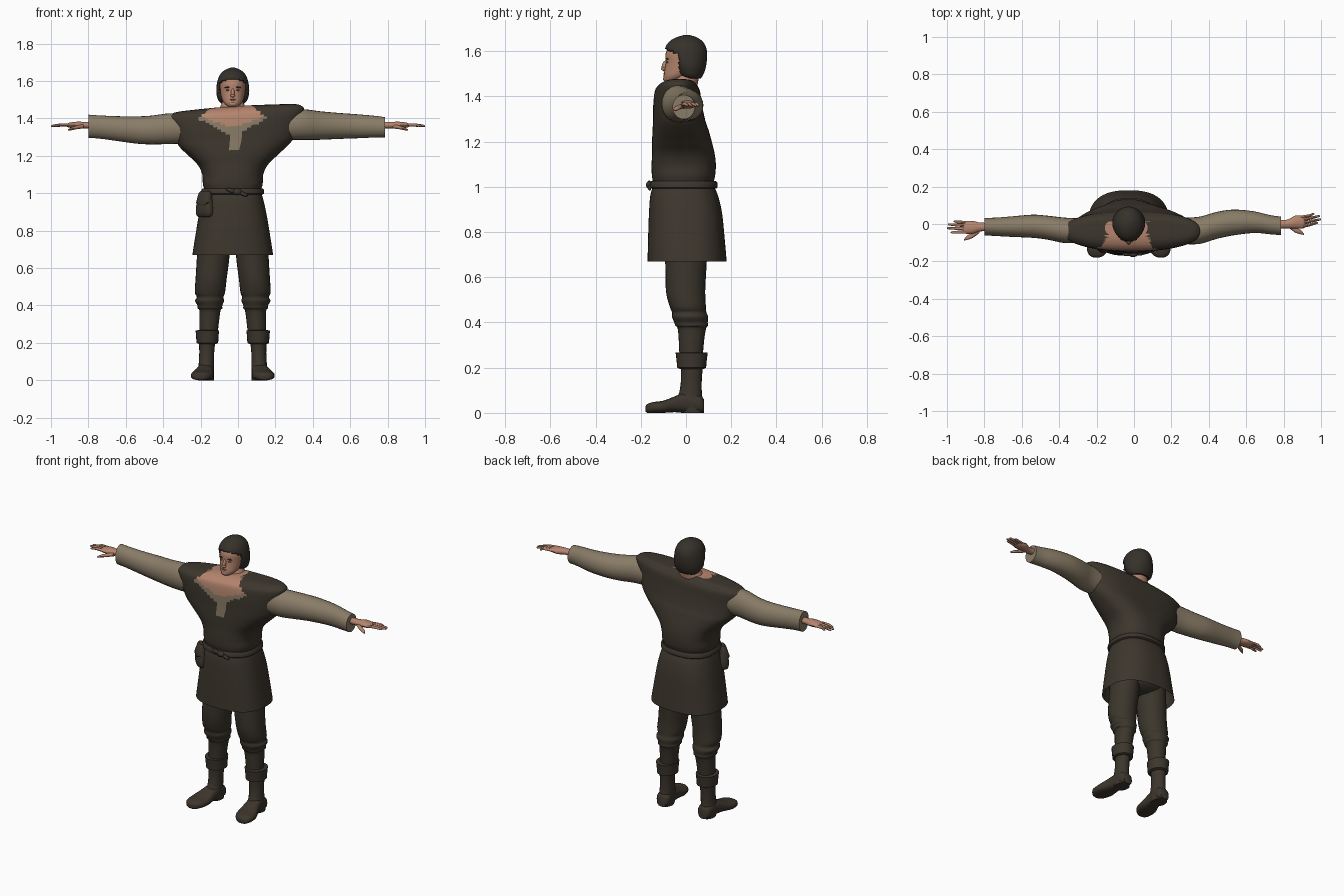
import bpy, bmesh, math
from mathutils import Vector

CX = -0.028  # body centre line


def material(name, rgb):
    m = bpy.data.materials.new(name)
    m.diffuse_color = (*rgb, 1)
    return m


TUNIC = material("dark brown cloth", (0.046, 0.037, 0.026))
TROUSER = material("dark olive cloth", (0.043, 0.036, 0.025))
LEATHER = material("dark leather", (0.046, 0.036, 0.026))
LINEN = material("beige linen", (0.25, 0.20, 0.135))
SKIN = material("skin", (0.46, 0.235, 0.155))
LIPS = material("lips", (0.28, 0.12, 0.085))
HAIR = material("dark hair", (0.036, 0.030, 0.023))


def smooth_rows(rows, steps):
    """Catmull-Rom interpolation between ring rows."""
    if steps < 2:
        return rows
    out = []
    for i in range(len(rows) - 1):
        a, b = rows[max(i - 1, 0)], rows[i]
        c, d = rows[i + 1], rows[min(i + 2, len(rows) - 1)]
        for s in range(steps):
            t = s / steps
            out.append([0.5 * (2 * q + (r - p) * t + (2 * p - 5 * q + 4 * r - w) * t * t
                               + (3 * q - p - 3 * r + w) * t ** 3)
                        for p, q, r, w in zip(a, b, c, d)])
    return out + [rows[-1]]


def loft(name, axis, rows, mats, n=20, steps=3, power=2.0, caps=(True, True), shear=None):
    """Rows are (position on axis, centre u, centre v, radius u, radius v)."""
    bm = bmesh.new()
    rings = []
    for w, cu, cv, ru, rv in smooth_rows(rows, steps):
        ring = []
        for k in range(n):
            a = 2 * math.pi * k / n
            c, s = math.cos(a), math.sin(a)
            u = cu + ru * math.copysign(abs(c) ** (2 / power), c)
            v = cv + rv * math.copysign(abs(s) ** (2 / power), s)
            p = Vector({'x': (w, u, v), 'y': (u, w, v), 'z': (u, v, w)}[axis])
            ring.append(bm.verts.new(shear(p) if shear else p))
        rings.append(ring)
    for a, b in zip(rings, rings[1:]):
        for k in range(n):
            bm.faces.new((a[k], a[(k + 1) % n], b[(k + 1) % n], b[k]))
    if caps[0]:
        bm.faces.new(rings[0])
    if caps[1]:
        bm.faces.new(rings[-1])
    bmesh.ops.recalc_face_normals(bm, faces=bm.faces)
    me = bpy.data.meshes.new(name)
    bm.to_mesh(me)
    bm.free()
    ob = bpy.data.objects.new(name, me)
    bpy.context.collection.objects.link(ob)
    for m in mats:
        me.materials.append(m)
    return ob


def blob(name, loc, size, mat, rot=(0, 0, 0)):
    bpy.ops.mesh.primitive_uv_sphere_add(segments=16, ring_count=10, radius=1, location=loc, rotation=rot)
    ob = bpy.context.object
    ob.name, ob.scale = name, size
    ob.data.materials.append(mat)
    return ob


# tunic: skirt, waist, chest and shoulders in one loft; right shoulder a bit higher
def raise_shoulder(p):
    f = min(max((p.z - 1.15) / 0.2, 0), 1)
    p.z += f * 0.024 * (p.x + 0.01) / 0.36
    return p


tunic = loft("tunic", 'z', [
    (0.67, CX, 0.005, 0.216, 0.175), (0.76, CX, 0.002, 0.202, 0.170),
    (0.88, CX, -0.002, 0.182, 0.162), (0.96, CX, -0.008, 0.165, 0.150),
    (1.01, CX, -0.012, 0.152, 0.134), (1.05, CX, -0.011, 0.160, 0.140),
    (1.10, CX, -0.010, 0.163, 0.142), (1.15, CX, -0.012, 0.186, 0.138),
    (1.20, -0.024, -0.018, 0.235, 0.132), (1.25, -0.018, -0.024, 0.288, 0.124),
    (1.29, -0.012, -0.030, 0.316, 0.116), (1.36, -0.010, -0.037, 0.340, 0.108),
    (1.42, -0.010, -0.038, 0.362, 0.100), (1.443, -0.010, -0.036, 0.350, 0.086),
    (1.457, -0.012, -0.030, 0.300, 0.068), (1.465, CX, -0.02, 0.10, 0.05)],
    [TUNIC, LINEN, SKIN], n=112, steps=5, power=2.5, caps=(False, True), shear=raise_shoulder)

# open collar: skin in a V, linen border and placket below it
for f in tunic.data.polygons:
    x, y, z = f.center
    u = abs(x - CX)
    collar = y < 0.015 and u < 0.18 - max(z - 1.405, 0) * 1.2
    if collar and z > 1.352 + 0.33 * u and u < 0.165:
        f.material_index = 2
    elif collar and z > 1.305 + 0.5 * u:
        f.material_index = 1
    elif y < 0 and z > 1.235 and abs(x + 0.02) < 0.02 + (z - 1.235) * 0.16:
        f.material_index = 1

# belt, knot and loose end
loft("belt", 'z', [(0.992, CX, -0.011, 0.160, 0.143), (0.998, CX, -0.011, 0.167, 0.150),
                   (1.018, CX, -0.011, 0.167, 0.150), (1.026, CX, -0.011, 0.160, 0.143)],
     [LEATHER], n=48, steps=1, power=2.4)
blob("belt_knot", (-0.005, -0.163, 1.008), (0.024, 0.014, 0.017), LEATHER)
blob("belt_bow", (-0.035, -0.163, 1.014), (0.03, 0.009, 0.011), LEATHER, (0, 0.3, 0))
blob("belt_end", (0.025, -0.161, 0.997), (0.03, 0.008, 0.010), LEATHER, (0, 0.35, 0))

# pouch hanging at the front corner of the belt
pouch = loft("pouch", 'z', [(0.872, 0, 0, 0.035, 0.016), (0.882, 0, 0, 0.052, 0.028),
                            (0.92, 0, 0, 0.054, 0.032), (0.97, 0, 0, 0.044, 0.024),
                            (1.005, 0, 0, 0.034, 0.014)], [LEATHER], steps=2, power=3)
flap = loft("pouch_flap", 'z', [(0.935, 0, -0.008, 0.030, 0.026), (0.95, 0, -0.006, 0.047, 0.030),
                                (1.0, 0, 0, 0.040, 0.020), (1.012, 0, 0, 0.030, 0.010)],
            [LEATHER], steps=1, power=3)
for ob in (pouch, flap):
    ob.location = (-0.176, -0.108, 0)
    ob.rotation_euler = (0, 0, -0.75)

# trousers, boots and cuffs, mirrored about the centre line
loft("trouser_seat", 'z', [(0.69, CX, 0.0, 0.07, 0.06), (0.72, CX, 0.0, 0.15, 0.11),
                           (0.80, CX, 0, 0.17, 0.125), (0.92, CX, 0, 0.15, 0.12)], [TROUSER], n=32)
for side, label in ((-1, "right"), (1, "left")):
    def X(offset):
        return CX + side * offset
    loft(label + "_trouser_leg", 'z', [
        (0.80, X(0.100), 0, 0.083, 0.10), (0.67, X(0.104), 0, 0.087, 0.092),
        (0.54, X(0.116), -0.002, 0.083, 0.087), (0.47, X(0.122), 0.008, 0.081, 0.080),
        (0.445, X(0.121), 0.014, 0.071, 0.076), (0.425, X(0.124), 0.018, 0.078, 0.080),
        (0.400, X(0.122), 0.022, 0.066, 0.074), (0.385, X(0.122), 0.025, 0.066, 0.072),
        (0.374, X(0.122), 0.026, 0.057, 0.063), (0.32, X(0.126), 0.024, 0.053, 0.056),
        (0.22, X(0.130), 0.022, 0.046, 0.050)], [TROUSER], n=24)
    loft(label + "_boot_cuff", 'z', [
        (0.194, X(0.136), 0.026, 0.046, 0.052), (0.200, X(0.136), 0.025, 0.058, 0.064),
        (0.235, X(0.136), 0.025, 0.060, 0.067), (0.266, X(0.136), 0.025, 0.063, 0.071),
        (0.268, X(0.134), 0.025, 0.050, 0.056)], [LEATHER], n=24, steps=1)
    loft(label + "_boot_shaft", 'z', [
        (0.21, X(0.137), 0.026, 0.044, 0.050), (0.15, X(0.139), 0.024, 0.040, 0.046),
        (0.09, X(0.141), 0.020, 0.041, 0.050), (0.05, X(0.143), 0.015, 0.043, 0.060),
        (0.0, X(0.143), 0.028, 0.042, 0.050)], [LEATHER], n=20)
    loft(label + "_boot_foot", 'y', [
        (0.079, X(0.142), 0.030, 0.030, 0.030), (0.06, X(0.142), 0.040, 0.042, 0.040),
        (0.0, X(0.146), 0.045, 0.043, 0.045), (-0.05, X(0.153), 0.038, 0.050, 0.035),
        (-0.10, X(0.162), 0.027, 0.060, 0.027), (-0.145, X(0.168), 0.024, 0.054, 0.024),
        (-0.170, X(0.171), 0.020, 0.036, 0.020), (-0.179, X(0.172), 0.018, 0.014, 0.012)],
        [LEATHER], n=20, power=2.6)

# sleeves
loft("right_sleeve", 'x', [(-0.28, -0.035, 1.345, 0.065, 0.080), (-0.37, -0.034, 1.345, 0.068, 0.082),
                           (-0.46, -0.020, 1.338, 0.064, 0.077), (-0.54, -0.012, 1.338, 0.062, 0.073),
                           (-0.65, -0.014, 1.346, 0.055, 0.066), (-0.74, -0.015, 1.354, 0.049, 0.062),
                           (-0.80, -0.014, 1.358, 0.047, 0.062)], [LINEN], n=24)
loft("left_sleeve", 'x', [(0.26, -0.037, 1.365, 0.070, 0.080), (0.35, -0.034, 1.367, 0.073, 0.082),
                          (0.44, -0.008, 1.362, 0.072, 0.076), (0.53, 0.008, 1.360, 0.069, 0.070),
                          (0.64, 0.010, 1.358, 0.058, 0.064), (0.73, -0.004, 1.356, 0.051, 0.058),
                          (0.785, -0.010, 1.353, 0.050, 0.054)], [LINEN], n=24)


# hands: palm, four fingers and a thumb
def hand(label, s, wrist_y, palm_y, tips, thumb_y):
    z = 1.364
    loft(label + "_palm", 'x', [(s * 0.76, wrist_y, z, 0.024, 0.019), (s * 0.82, wrist_y, z, 0.023, 0.018),
                                (s * 0.86, palm_y, z, 0.034, 0.019), (s * 0.90, palm_y, z, 0.034, 0.014),
                                (s * 0.915, palm_y, z - 0.001, 0.028, 0.008)], [SKIN], n=14)
    for i, (tx, ty) in enumerate(tips):
        y0 = palm_y + (i - 1.5) * 0.0165
        ym = 0.5 * (y0 + ty)
        loft(f"{label}_finger_{i + 1}", 'x', [
            (s * 0.885, y0, z, 0.009, 0.009), (s * 0.94, ym, z + 0.002, 0.008, 0.008),
            (s * (tx - 0.008), ty, z - 0.004, 0.006, 0.006), (s * tx, ty, z - 0.005, 0.002, 0.002)],
            [SKIN], n=8, steps=2)
    loft(label + "_thumb", 'x', [
        (s * 0.825, palm_y - 0.014, z - 0.006, 0.015, 0.012), (s * 0.862, palm_y - 0.042, z - 0.012, 0.014, 0.010),
        (s * 0.892, thumb_y + 0.012, z - 0.020, 0.012, 0.008), (s * 0.908, thumb_y, z - 0.025, 0.003, 0.003)],
        [SKIN], n=10, steps=2)


hand("right", -1, -0.016, -0.018, [(0.98, -0.045), (1.0, -0.022), (0.995, -0.002), (0.965, 0.014)], -0.085)
hand("left", 1, 0.000, 0.010, [(0.985, 0.006), (1.0, 0.024), (0.995, 0.042), (0.965, 0.054)], -0.055)

# neck and head
loft("neck", 'z', [(1.43, CX, -0.015, 0.085, 0.062), (1.462, CX, -0.005, 0.068, 0.058),
                   (1.49, CX, 0.004, 0.056, 0.054), (1.54, CX, 0.01, 0.055, 0.055)], [SKIN], n=24)
loft("head", 'z', [(1.462, CX, -0.070, 0.018, 0.020), (1.470, CX, -0.062, 0.034, 0.036),
                   (1.490, CX, -0.042, 0.052, 0.057), (1.515, CX, -0.022, 0.061, 0.073),
                   (1.55, CX, -0.010, 0.067, 0.080), (1.59, CX, -0.006, 0.069, 0.084),
                   (1.63, CX, 0.0, 0.060, 0.070), (1.655, CX, 0.0, 0.03, 0.04)], [SKIN], n=28)

# hair shell with the face opening cut away
hair = loft("hair", 'z', [(1.478, CX, 0.030, 0.058, 0.034), (1.495, CX, 0.020, 0.076, 0.056),
                          (1.53, CX, 0.012, 0.087, 0.076), (1.57, CX, 0.002, 0.087, 0.091),
                          (1.61, CX, -0.001, 0.079, 0.092), (1.64, CX, 0.0, 0.064, 0.076),
                          (1.660, CX, 0.002, 0.040, 0.048), (1.671, CX, 0.004, 0.012, 0.014)],
            [HAIR], n=48, steps=4)
bm = bmesh.new()
bm.from_mesh(hair.data)
cut = []
for f in bm.faces:
    c = f.calc_center_median()
    if c.y < -0.03 and c.z < 1.612 - 4 * (c.x - CX) ** 2:
        cut.append(f)
bmesh.ops.delete(bm, geom=cut, context='FACES')
bm.to_mesh(hair.data)
bm.free()
solid = hair.modifiers.new("thickness", 'SOLIDIFY')
solid.thickness = 0.012

# face features
blob("nose", (CX, -0.092, 1.535), (0.010, 0.015, 0.025), SKIN, (-0.25, 0, 0))
blob("nose_tip", (CX, -0.099, 1.522), (0.013, 0.012, 0.009), SKIN)
blob("chin", (CX, -0.088, 1.477), (0.022, 0.014, 0.012), SKIN)
blob("mouth", (CX, -0.094, 1.500), (0.020, 0.006, 0.004), LIPS)
for s in (-1, 1):
    blob("eye", (CX + s * 0.027, -0.083, 1.551), (0.010, 0.005, 0.004), LIPS)
    blob("eyebrow", (CX + s * 0.028, -0.083, 1.566), (0.016, 0.006, 0.0035), HAIR, (0, s * 0.1, 0))

# smooth shading with sharp creases kept
bpy.ops.object.select_all(action='SELECT')
bpy.context.view_layer.objects.active = tunic
bpy.ops.object.shade_smooth_by_angle(angle=math.radians(45))
